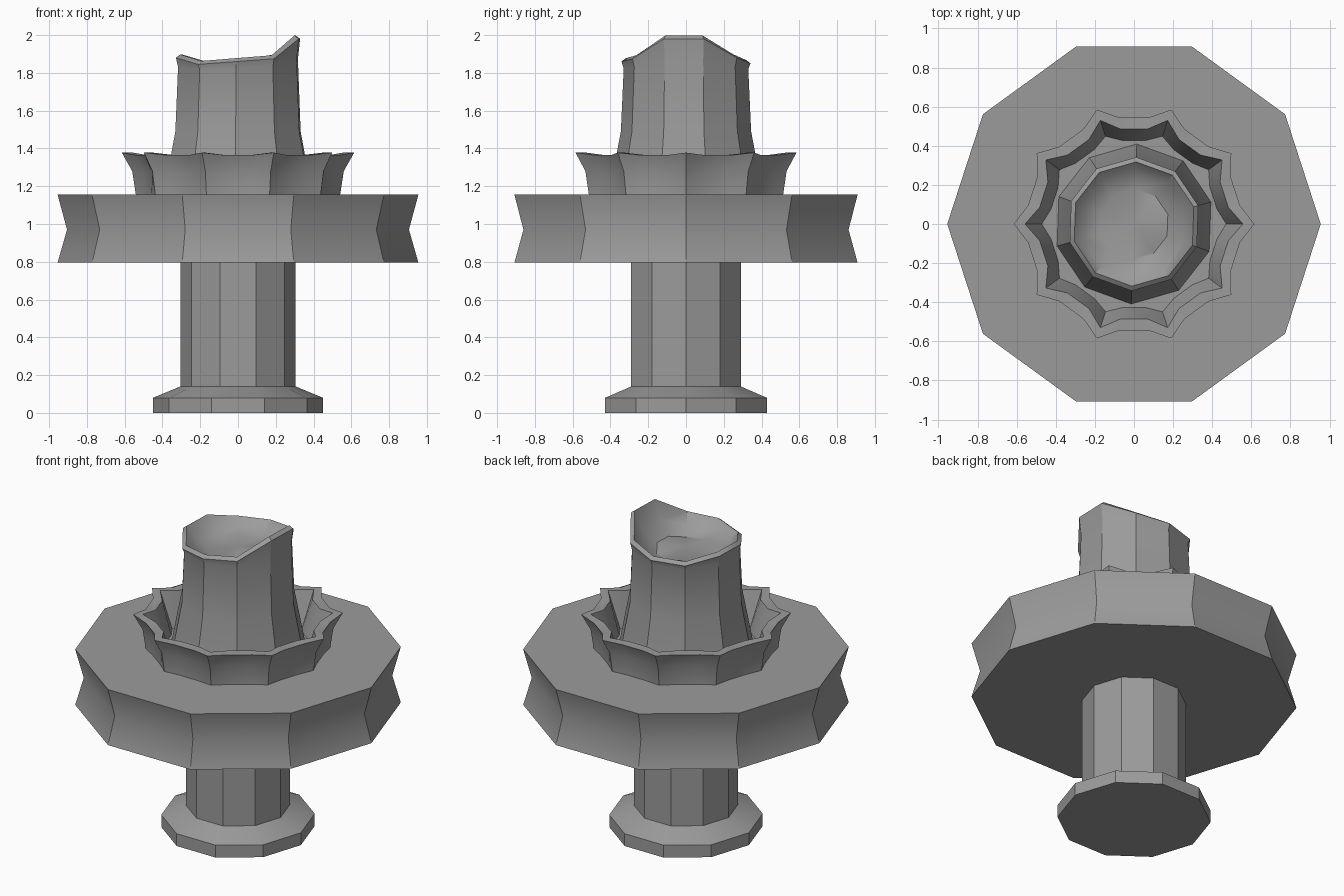
import bpy
import bmesh
from math import cos, sin, radians

cube = bpy.data.objects.get("Cube")
if cube:
    bpy.data.objects.remove(cube)

SIDES = 10
stone = bpy.data.materials.new("grey stone")
stone.use_nodes = True
GREY = (0.33, 0.33, 0.33, 1)
stone.diffuse_color = GREY
stone.node_tree.nodes["Principled BSDF"].inputs["Base Color"].default_value = GREY


def ring(radius, z, turn=0):
    """Decagon of points; radius and z may be one value or one per corner."""
    rs = radius if isinstance(radius, list) else [radius] * SIDES
    zs = z if isinstance(z, list) else [z] * SIDES
    return [(r * cos(radians(turn + 36 * i)), r * sin(radians(turn + 36 * i)), h)
            for i, (r, h) in enumerate(zip(rs, zs))]


def star(tip, valley, tip_z, valley_z):
    """Ten points with a flat-bottomed notch between neighbours."""
    pts = []
    for i in range(SIDES):
        for offset, r, z in ((0, tip, tip_z), (10, valley, valley_z), (26, valley, valley_z)):
            a = radians(36 * i + offset)
            pts.append((r * cos(a), r * sin(a), z))
    return pts


def loft(name, rings, angle=33, cap_start=True, cap_end=True, apex=None):
    """Skin stacked rings into one object, optionally closing it with a fan."""
    bm = bmesh.new()
    rows = [[bm.verts.new(p) for p in r] for r in rings]
    n = len(rows[0])
    for low, high in zip(rows, rows[1:]):
        for i in range(n):
            j = (i + 1) % n
            bm.faces.new((low[i], low[j], high[j], high[i]))
    if cap_start:
        bm.faces.new(rows[0][::-1])
    if apex:
        tip = bm.verts.new(apex)
        for i in range(n):
            bm.faces.new((rows[-1][i], rows[-1][(i + 1) % n], tip))
    elif cap_end:
        bm.faces.new(rows[-1])
    mesh = bpy.data.meshes.new(name)
    bm.to_mesh(mesh)
    bm.free()
    mesh.materials.append(stone)
    obj = bpy.data.objects.new(name, mesh)
    bpy.context.collection.objects.link(obj)
    bpy.ops.object.select_all(action='DESELECT')
    obj.select_set(True)
    bpy.context.view_layer.objects.active = obj
    bpy.ops.object.shade_smooth_by_angle(angle=radians(angle))
    return obj


# Foot plate and lower column in one piece
loft("lower_column", [ring(0.45, 0), ring(0.45, 0.08), ring(0.305, 0.14), ring(0.305, 0.8)],
     angle=20)

# Wide basin slab with a pinched waist
loft("wide_slab", [ring(0.955, 0.795), ring(0.905, 0.97), ring(0.955, 1.155)])

# Flared star-shaped collar with a hollow inside
loft("star_collar", [
    star(0.54, 0.51, 1.15, 1.15),
    star(0.56, 0.51, 1.28, 1.275),
    star(0.615, 0.55, 1.378, 1.365),
    star(0.557, 0.49, 1.378, 1.365),
    star(0.47, 0.43, 1.15, 1.15),
], angle=24, cap_start=False, cap_end=False)

# Broken upper column: uneven rim around a shallow bowl
rim = [1.98, 1.88, 1.85, 1.845, 1.88, 1.88, 1.845, 1.86, 1.875, 1.98]
neck = [1.82 + (h - 1.85) * 0.4 for h in rim]
lip = [h + 0.018 for h in rim]
bowl = [1.79 + (0.02 if i % 3 == 0 else 0) for i in range(SIDES)]
slope = [b + (h - b) * 0.4 for b, h in zip(bowl, lip)]
TURN = 16
loft("upper_column", [
    ring(0.41, 1.15, TURN), ring(0.345, 1.49, TURN), ring(0.33, neck, TURN),
    ring(0.342, rim, TURN), ring(0.318, lip, TURN), ring(0.27, slope, TURN),
    ring(0.18, bowl, TURN),
], angle=30, apex=(0, 0, 1.82))
